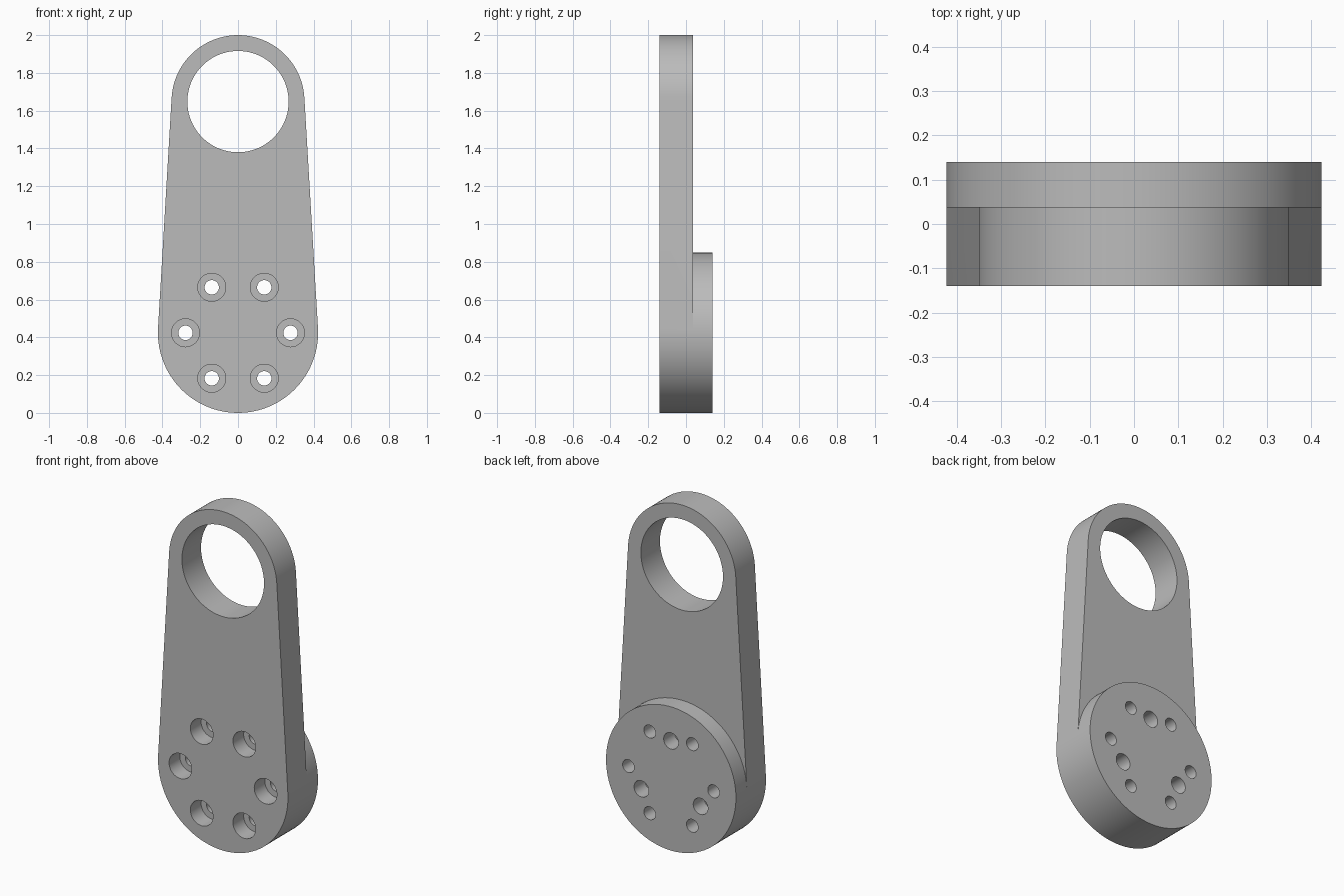
import bpy
import bmesh
from math import sin, cos, pi

cube = bpy.data.objects.get("Cube")
if cube:
    bpy.data.objects.remove(cube, do_unlink=True)

FRONT, STEP, BACK = -0.14, 0.038, 0.14      # depth levels
BASE_Z, BASE_R = 0.424, 0.424               # lower disc
EYE_Z, EYE_R, EYE_HOLE = 1.648, 0.352, 0.268
N = 110                                     # sides of the large arcs

grey = bpy.data.materials.new("mid grey")
grey.use_nodes = True
colour = (0.5, 0.5, 0.5, 1)
grey.diffuse_color = colour
grey.node_tree.nodes["Principled BSDF"].inputs["Base Color"].default_value = colour


def arc(z, r, first, last):
    """Points on a circle in the x-z plane, by step number."""
    return [(r * cos(2 * pi * i / N), z + r * sin(2 * pi * i / N))
            for i in range(first, last + 1)]


def make_object(name, bm):
    bmesh.ops.recalc_face_normals(bm, faces=bm.faces)
    mesh = bpy.data.meshes.new(name)
    bm.to_mesh(mesh)
    bm.free()
    mesh.materials.append(grey)
    obj = bpy.data.objects.new(name, mesh)
    bpy.context.collection.objects.link(obj)
    return obj


def wall(bm, a, b):
    for i in range(len(a) - 1):
        bm.faces.new((a[i], a[i + 1], b[i + 1], b[i]))


# Arm body: tapered plate with a raised disc on the back of its wide end
half = N // 2
low_pts = arc(BASE_Z, BASE_R, half - 1, N + 1)
top_pts = arc(EYE_Z, EYE_R, 1, half - 1)
disc_pts = arc(BASE_Z, BASE_R, 2, half - 2)
bm = bmesh.new()


def level(points, y):
    return [bm.verts.new((x, y, z)) for x, z in points]


low_f, low_s, low_b = (level(low_pts, y) for y in (FRONT, STEP, BACK))
top_f, top_s = (level(top_pts, y) for y in (FRONT, STEP))
disc_s, disc_b = (level(disc_pts, y) for y in (STEP, BACK))
bm.faces.new(low_f + top_f)
bm.faces.new([low_s[-1]] + top_s + [low_s[0]] + disc_s[::-1])
bm.faces.new(low_b + disc_b)
wall(bm, low_f, low_s)
wall(bm, low_s, low_b)
wall(bm, [low_f[-1]] + top_f + [low_f[0]], [low_s[-1]] + top_s + [low_s[0]])
wall(bm, [low_s[-1]] + disc_s + [low_s[0]], [low_b[-1]] + disc_b + [low_b[0]])
arm = make_object("mounting_arm", bm)


# Hole cutter: turned profiles of (depth, radius) along y
def add_turned(bm, x, z, profile, sides=48):
    rings = [[bm.verts.new((x + r * cos(2 * pi * i / sides), y,
                            z + r * sin(2 * pi * i / sides)))
              for i in range(sides)] for y, r in profile]
    for a, b in zip(rings, rings[1:]):
        wall(bm, a + a[:1], b + b[:1])
    bm.faces.new(rings[0])
    bm.faces.new(rings[-1])


cut = bmesh.new()
add_turned(cut, 0, EYE_Z, [(-0.3, EYE_HOLE), (0.3, EYE_HOLE)], 112)
for k in range(6):                          # counterbored bolt holes
    a = k * pi / 3
    add_turned(cut, 0.278 * cos(a), BASE_Z + 0.278 * sin(a),
               [(-0.3, 0.074), (-0.04, 0.074), (-0.04, 0.038), (0.3, 0.038)])
for k in range(3):                          # blind pin holes in the disc
    a = pi / 2 + k * 2 * pi / 3
    add_turned(cut, 0.223 * cos(a), BASE_Z + 0.223 * sin(a),
               [(0.04, 0.048), (0.3, 0.048)])
cutter = make_object("hole_cutter", cut)
cutter.hide_render = True

mod = arm.modifiers.new("holes", 'BOOLEAN')
mod.operation = 'DIFFERENCE'
mod.solver = 'EXACT'
mod.object = cutter
bpy.ops.object.select_all(action='DESELECT')
arm.select_set(True)
bpy.context.view_layer.objects.active = arm
bpy.ops.object.modifier_apply(modifier=mod.name)
bpy.data.objects.remove(cutter, do_unlink=True)
bpy.ops.object.shade_smooth_by_angle(angle=pi / 6)
